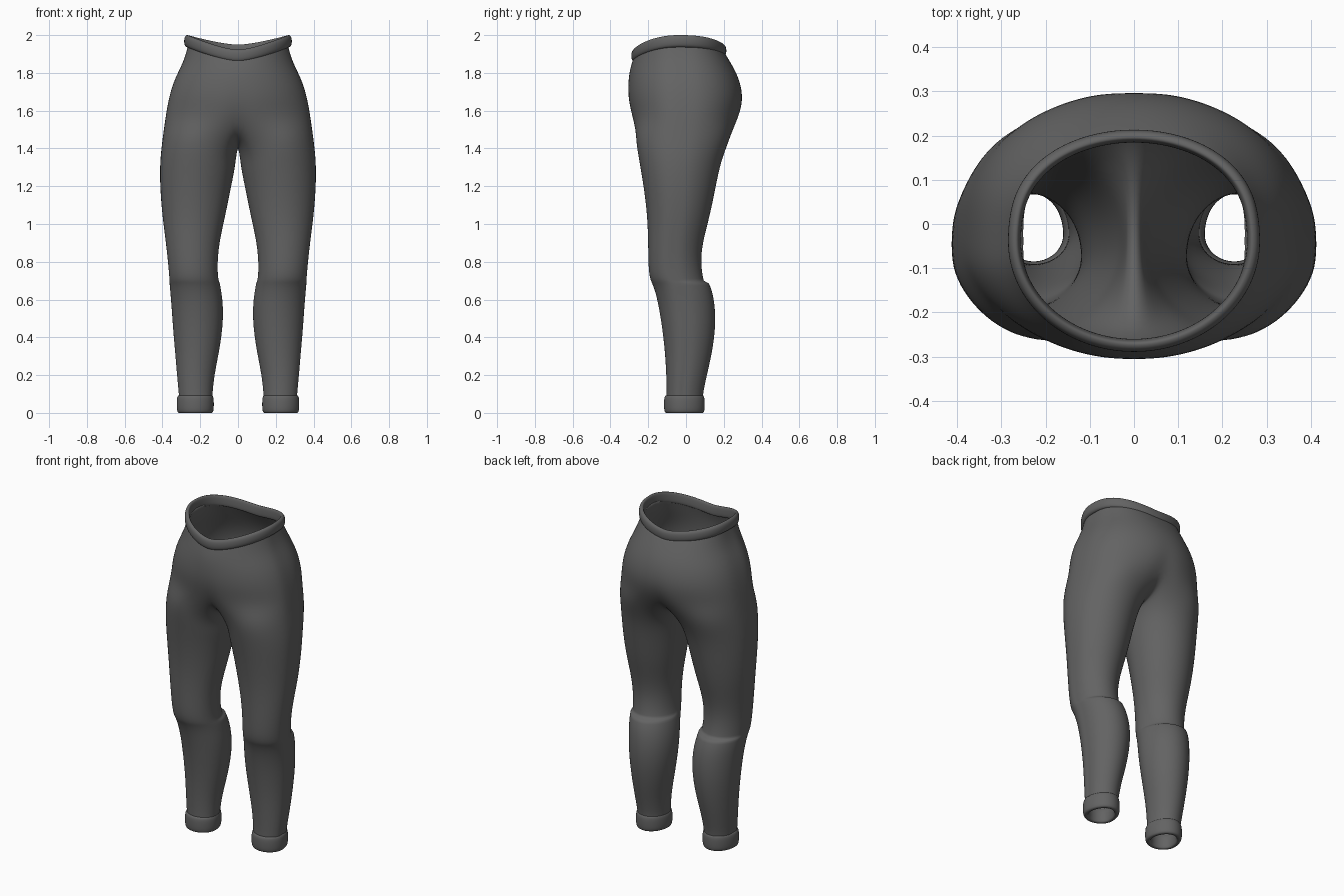
import bpy, bmesh
from math import sin, cos, pi, radians

if "Cube" in bpy.data.objects:
    bpy.data.objects.remove(bpy.data.objects["Cube"])

M, K = 16, 8              # outer-arc and inner-thigh segments of a leg ring
OPEN = radians(40)        # how far the outer arc wraps past front and back

cloth = bpy.data.materials.new("dark grey cloth")
cloth.diffuse_color = (0.125, 0.125, 0.125, 1)
cloth.use_nodes = True
cloth.node_tree.nodes["Principled BSDF"].inputs["Base Color"].default_value = cloth.diffuse_color

# z, inner x, outer x, front y, back y, drop of inner thigh
LEG = [
    (.06, .135, .315, -.105, .090, 0), (.10, .135, .318, -.103, .090, 0),
    (.20, .125, .328, -.105, .112, 0), (.32, .100, .338, -.112, .140, 0),
    (.45, .080, .350, -.127, .158, 0), (.56, .077, .357, -.145, .156, 0),
    (.64, .087, .364, -.163, .142, 0), (.685, .095, .368, -.180, .124, 0),
    (.70, .102, .368, -.188, .096, 0), (.74, .107, .371, -.198, .087, 0),
    (.82, .107, .378, -.201, .080, 0), (.92, .095, .390, -.202, .094, 0),
    (1.05, .065, .407, -.207, .130, 0), (1.20, .035, .419, -.226, .160, 0),
    (1.34, .018, .419, -.250, .188, .06), (1.46, .008, .404, -.270, .235, .10),
]
KNEE = 8
# z at front, side, back; half width; front y; back y; centre cleft
HIPS = [
    (1.56, 1.56, 1.56, .390, -.290, .287, .04),
    (1.66, 1.66, 1.66, .374, -.310, .307, .012),
    (1.75, 1.765, 1.755, .344, -.308, .288, 0),
    (1.82, 1.865, 1.83, .290, -.298, .252, 0),
    (1.875, 1.955, 1.905, .268, -.280, .205, 0),
]


def leg_ring(z, xi, xo, yf, yb, drop, grow=0, groove=.006):
    """Closed ring: front, outside, back, then inner thigh."""
    cx, hw = (xi + xo) / 2, (xo - xi) / 2 + grow
    cy = (yf + yb) / 2 - .015
    end = pi / 2 + OPEN
    angles = [-end + 2 * end * i / M for i in range(M + 1)]
    angles += [end + 2 * (pi - end) * j / K for j in range(1, K)]
    ring = []
    for i, a in enumerate(angles):
        depth = (yb + grow - cy) if sin(a) > 0 else (cy - yf + grow)
        w = hw - (groove if i == M // 2 else 0)
        ring.append((cx + w * cos(a), cy + depth * sin(a),
                     z - drop * max(0, -cos(a))))
    return ring


def hip_arc(zf, zs, zb, w, yf, yb, cleft, grow=0, groove=.006):
    """Half ring from front centre round the side to back centre."""
    arc, cy = [], -.04
    for i in range(M + 1):
        a = -pi / 2 + pi * i / M
        s, c = sin(a), max(0, cos(a))
        if s > 0:
            y = cy + (yb + grow - cy) * s ** .8
        else:
            y = cy + (cy - yf + grow) * s
        if i in (0, M):
            y *= 1 - cleft
            c = 0
        zend = zb if s > 0 else zf
        x = (w + grow - (groove if i == M // 2 else 0)) * c
        arc.append((x, y, zend + (zs - zend) * c ** 1.4))
    return arc


def finish(name, bm, thickness=0):
    mesh = bpy.data.meshes.new(name)
    bm.to_mesh(mesh)
    bm.free()
    for p in mesh.polygons:
        p.use_smooth = True
    mesh.materials.append(cloth)
    ob = bpy.data.objects.new(name, mesh)
    bpy.context.collection.objects.link(ob)
    mirror = ob.modifiers.new("mirror", 'MIRROR')
    mirror.merge_threshold = .0005
    sub = ob.modifiers.new("smooth", 'SUBSURF')
    sub.levels = sub.render_levels = 2
    if thickness:
        sol = ob.modifiers.new("cloth", 'SOLIDIFY')
        sol.thickness, sol.offset = thickness, -1
    return ob


def bridge(bm, low, high, closed):
    n = len(low)
    for i in range(n if closed else n - 1):
        j = (i + 1) % n
        bm.faces.new((low[i], low[j], high[j], high[i]))


def verts(bm, ring):
    return [bm.verts.new(p) for p in ring]


# Trouser body: one leg and half of the hips, mirrored
bm = bmesh.new()
crease = bm.edges.layers.float.new("crease_edge")
legs = [verts(bm, leg_ring(*row)) for row in LEG]
hips = [verts(bm, hip_arc(*row)) for row in HIPS]
front, back = hips[0][0].co, hips[0][M].co
saddle = []
for j in range(1, K):
    t = j / K
    saddle.append((0, back.y + (front.y - back.y) * t,
                   back.z - .15 * sin(pi * t) ** .8))
top = hips[0] + verts(bm, saddle)
for low, high in zip(legs, legs[1:] + [top]):
    bridge(bm, low, high, True)
for low, high in zip(hips, hips[1:]):
    bridge(bm, low, high, False)

# Side seam and fold behind the knee stay crisp
column = [r[M // 2] for r in legs + hips]
for a, b in zip(column, column[1:]):
    bm.edges.get((a, b))[crease] = .8
for ring in (legs[KNEE], legs[KNEE - 1]):
    for i in range(M // 2, M + K // 2):
        bm.edges.get((ring[i], ring[i + 1]))[crease] = .7
finish("trouser_body", bm, .012)


def rolled_band(name, rings, closed):
    """Tube-like hem made from a closed loop of rings."""
    bm = bmesh.new()
    loops = [verts(bm, r) for r in rings]
    for low, high in zip(loops, loops[1:] + loops[:1]):
        bridge(bm, low, high, closed)
    finish(name, bm)


# Waistband: outward offset and height of its rounded section
section = [(-.016, .0), (-.002, -.003), (.012, .004), (.016, .03),
           (.012, .056), (0, .064), (-.010, .062), (-.014, .035)]
rolled_band("waistband", [
    hip_arc(1.858 + h, 1.938 + h, 1.885 + h, .272, -.276, .200, 0, g, 0)
    for g, h in section], False)

# Ankle cuffs
section = [(-.022, .004), (-.012, -.002), (.004, -.001), (.010, .015), (.011, .05),
           (.009, .085), (.0, .096), (-.014, .09), (-.022, .06)]
rolled_band("ankle_cuff", [
    leg_ring(h, .138, .315, -.107, .090, 0, g, 0) for g, h in section], True)
